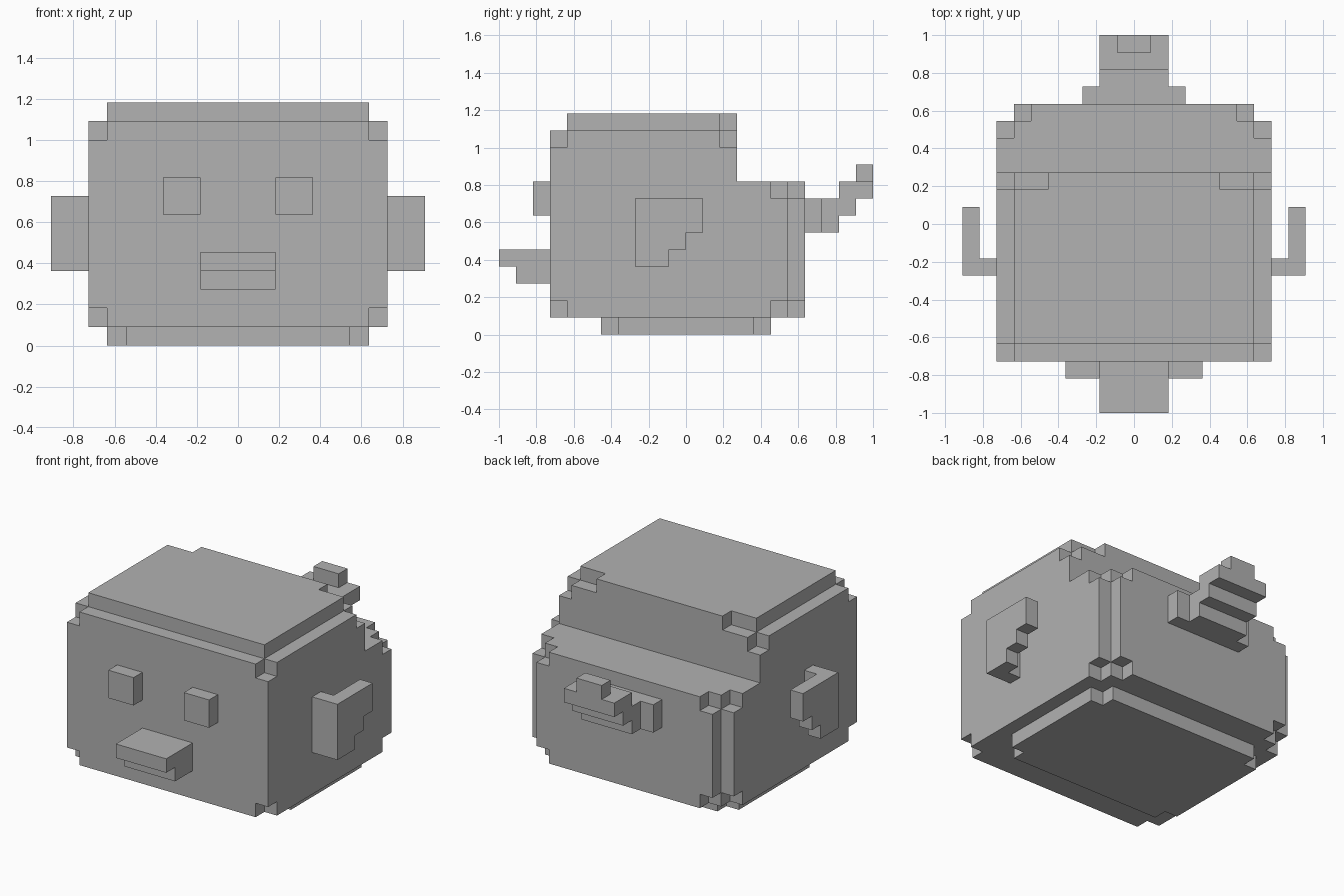
import bpy
import bmesh
from itertools import product
from mathutils import Vector

if "Cube" in bpy.data.objects:
    bpy.data.objects.remove(bpy.data.objects["Cube"], do_unlink=True)

UNIT = 1 / 11  # edge of one block

grey = bpy.data.materials.new("plain grey")
grey.use_nodes = True
grey.diffuse_color = (0.445, 0.445, 0.445, 1)
grey.node_tree.nodes["Principled BSDF"].inputs["Base Color"].default_value = grey.diffuse_color


def block(xs, ys, zs):
    """Set of unit cells filling a box given by its (start, end) on each axis."""
    return set(product(range(*xs), range(*ys), range(*zs)))


def sym(half, ys, zs):
    """Box centred on x = 0."""
    return block((-half, half), ys, zs)


def mirrored(cells):
    return {(-x - 1, y, z) for x, y, z in cells}


def build(name, cells):
    """Skin a set of cells with its outer faces and merge the flat areas."""
    bm = bmesh.new()
    for cell in cells:
        centre = Vector(cell) + Vector((0.5, 0.5, 0.5))
        for axis, sign in product(range(3), (-1, 1)):
            n, u, v = Vector(), Vector(), Vector()
            n[axis] = sign
            if tuple(int(a + b) for a, b in zip(cell, n)) in cells:
                continue
            u[(axis + 1) % 3] = 0.5
            v[(axis + 2) % 3] = 0.5 * sign
            corners = (-u - v, u - v, u + v, v - u)
            bm.faces.new([bm.verts.new((centre + n / 2 + c) * UNIT) for c in corners])
    bmesh.ops.remove_doubles(bm, verts=bm.verts, dist=UNIT / 100)
    bmesh.ops.dissolve_limit(bm, angle_limit=0.01, verts=bm.verts, edges=bm.edges)
    mesh = bpy.data.meshes.new(name)
    bm.to_mesh(mesh)
    bm.free()
    mesh.materials.append(grey)
    bpy.context.collection.objects.link(bpy.data.objects.new(name, mesh))


# Body: tall front block, lower stepped rear, stepped crown and base
body = sym(8, (-8, 3), (1, 12)) | sym(8, (3, 6), (1, 9)) | sym(7, (6, 7), (1, 9))
body |= sym(7, (-7, 3), (12, 13))
body |= sym(7, (-4, 4), (0, 1)) | sym(6, (-5, 5), (0, 1))

# Notched corners
notch = block((7, 8), (-8, -7), (11, 12)) | block((7, 8), (-8, -7), (1, 2))
notch |= block((7, 8), (2, 3), (11, 12)) | block((5, 7), (2, 3), (12, 13))
for low in (1, 8):
    notch |= block((7, 8), (5, 6), (low, low + 1)) | block((6, 7), (6, 7), (low, low + 1))
build("body", body - notch - mirrored(notch))

# Wings: a joint at the front edge and a flap with a stepped lower edge
wing = block((8, 10), (-3, -2), (4, 8)) | block((9, 10), (-3, -1), (4, 8))
wing |= block((9, 10), (-1, 0), (5, 8)) | block((9, 10), (0, 1), (6, 8))
eye = block((2, 4), (-9, -8), (7, 9))
for part, cells in (("wing", wing), ("eye", eye)):
    build("left_" + part, cells)
    build("right_" + part, mirrored(cells))

# Beak
build("upper_beak", sym(2, (-11, -8), (4, 5)))
build("lower_beak", sym(2, (-10, -8), (3, 4)))

# Tail climbing backwards in steps
tail = sym(3, (7, 8), (6, 8)) | sym(2, (8, 9), (6, 8)) | sym(2, (9, 10), (7, 9))
tail |= sym(2, (10, 11), (8, 9)) | sym(1, (10, 11), (9, 10))
build("tail", tail)
